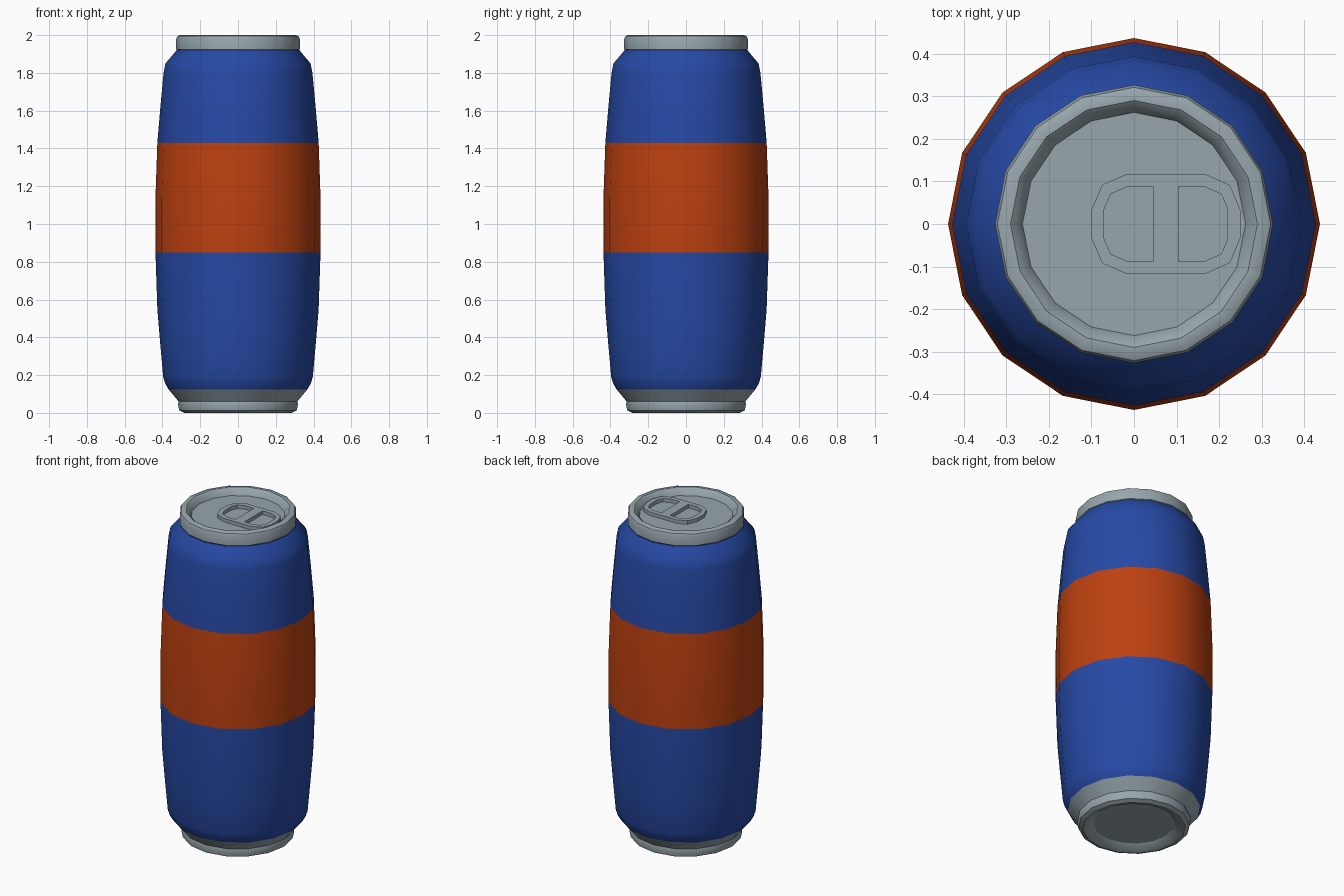
import bpy, bmesh, math

if "Cube" in bpy.data.objects:
    bpy.data.objects.remove(bpy.data.objects["Cube"])

SIDES = 16


def material(name, rgb):
    m = bpy.data.materials.new(name)
    m.diffuse_color = (*rgb, 1)
    m.use_nodes = True
    m.node_tree.nodes["Principled BSDF"].inputs["Base Color"].default_value = m.diffuse_color
    return m


metal = material("grey metal", (0.31, 0.38, 0.41))
blue = material("blue paint", (0.019, 0.067, 0.376))
orange = material("orange paint", (0.51, 0.052, 0.005))


def smooth(obj, angle):
    bpy.ops.object.select_all(action='DESELECT')
    obj.select_set(True)
    bpy.context.view_layer.objects.active = obj
    bpy.ops.object.shade_smooth_by_angle(angle=math.radians(angle))


def lathe(name, profile, mats, rule=lambda z: 0, cap_start=False, cap_end=False):
    """Revolve (radius, z) points, bottom to top on the outside."""
    bm = bmesh.new()
    rings = []
    for r, z in profile:
        rings.append([bm.verts.new((r * math.cos(2 * math.pi * i / SIDES),
                                    r * math.sin(2 * math.pi * i / SIDES), z))
                      for i in range(SIDES)])
    for a, b in zip(rings, rings[1:]):
        for i in range(SIDES):
            j = (i + 1) % SIDES
            f = bm.faces.new((a[i], a[j], b[j], b[i]))
            f.material_index = rule(f.calc_center_median().z)
    if cap_start:
        bm.faces.new(rings[0][::-1])
    if cap_end:
        bm.faces.new(rings[-1])
    me = bpy.data.meshes.new(name)
    bm.to_mesh(me)
    bm.free()
    obj = bpy.data.objects.new(name, me)
    bpy.context.collection.objects.link(obj)
    for m in mats:
        me.materials.append(m)
    smooth(obj, 35)
    return obj


# Painted barrel-shaped body with the orange band
lathe("can_body",
      [(0.368, 0.125), (0.385, 0.155), (0.396, 0.19), (0.412, 0.37), (0.427, 0.55),
       (0.437, 0.85), (0.437, 1.14), (0.427, 1.43), (0.41, 1.63),
       (0.394, 1.80), (0.384, 1.85), (0.325, 1.92)],
      [blue, orange], lambda z: 1 if 0.85 < z < 1.43 else 0)

# Metal base with foot ring and recessed underside
lathe("can_base",
      [(0.225, 0.03), (0.262, 0.004), (0.285, 0.0), (0.31, 0.012),
       (0.318, 0.045), (0.314, 0.06), (0.368, 0.125)],
      [metal], cap_start=True)

# Metal lid with rounded rim and sunken panel
lathe("can_lid",
      [(0.318, 1.918), (0.327, 1.925), (0.327, 1.98), (0.321, 1.994), (0.307, 2.0),
       (0.29, 2.0), (0.275, 1.988), (0.262, 1.96)],
      [metal], cap_end=True)

# Pull tab: outline with two finger holes, symmetric about x = MID
MID = 0.075
curve = bpy.data.curves.new("pull_tab", 'CURVE')
curve.dimensions = '2D'
curve.fill_mode = 'BOTH'
curve.extrude = 0.012


def loop(pts):
    s = curve.splines.new('POLY')
    s.points.add(len(pts) - 1)
    for p, (x, y) in zip(s.points, pts):
        p.co = (x, y, 0, 1)
    s.use_cyclic_u = True


half = [(0.095, 0.116), (0.15, 0.092), (0.175, 0.033)]
right = half + [(x, -y) for x, y in half[::-1]]
loop([(MID + x, y) for x, y in right] + [(MID - x, y) for x, y in right[::-1]])
hole = [(0.03, 0.088), (0.09, 0.088), (0.13, 0.07), (0.145, 0.035)]
hole += [(x, -y) for x, y in hole[::-1]]
for side in (1, -1):
    loop([(MID + side * x, y) for x, y in hole])

tab = bpy.data.objects.new("pull_tab", curve)
bpy.context.collection.objects.link(tab)
tab.location.z = 1.97
curve.materials.append(metal)
bpy.ops.object.select_all(action='DESELECT')
tab.select_set(True)
bpy.context.view_layer.objects.active = tab
bpy.ops.object.convert(target='MESH')
smooth(bpy.context.view_layer.objects.active, 20)
